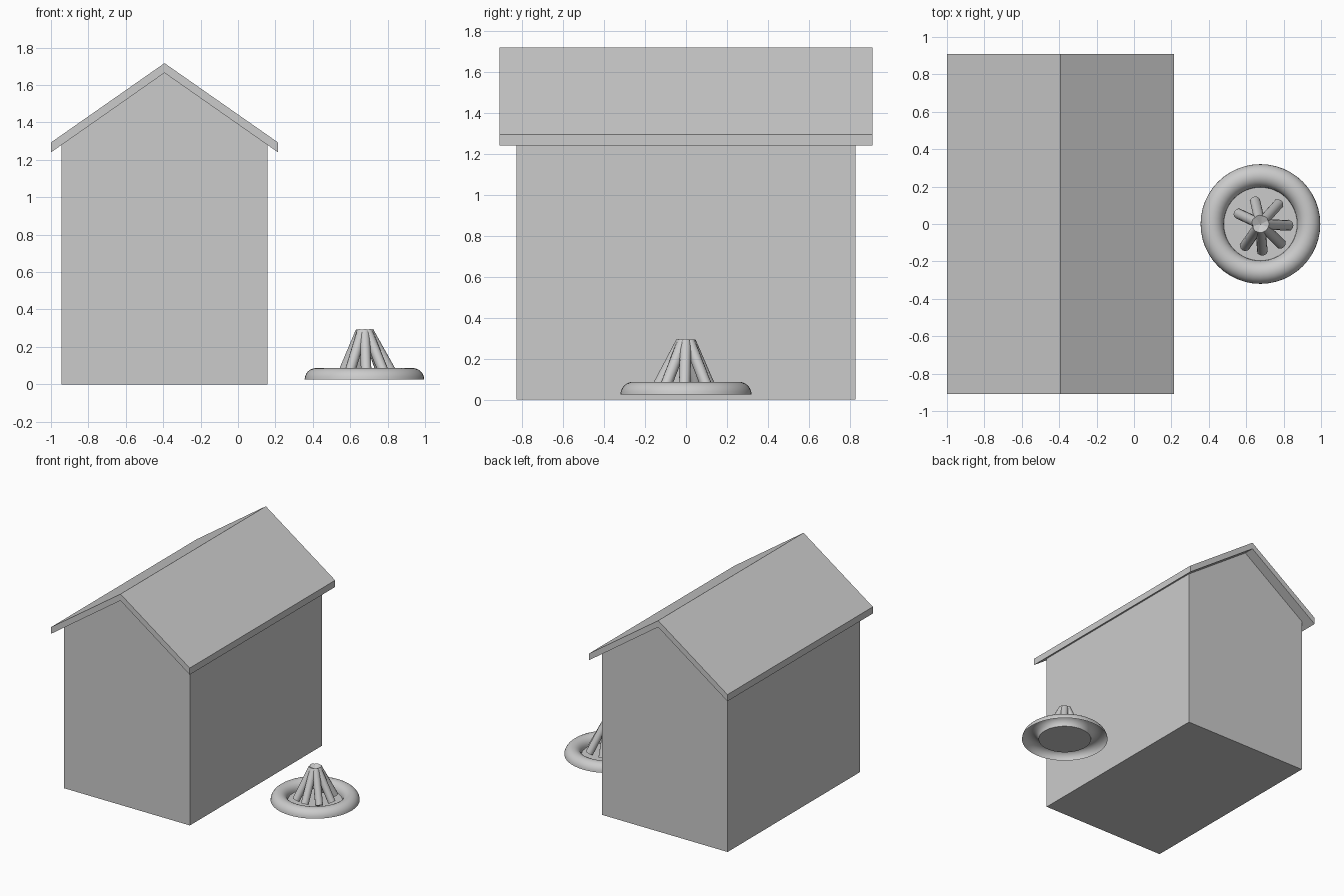
import bpy, bmesh, math
from mathutils import Vector

cube = bpy.data.objects.get("Cube")
if cube:
    bpy.data.objects.remove(cube, do_unlink=True)

grey = bpy.data.materials.new("plain_grey")
grey.use_nodes = True
grey.diffuse_color = (0.6, 0.6, 0.6, 1)
grey.node_tree.nodes["Principled BSDF"].inputs["Base Color"].default_value = (0.6, 0.6, 0.6, 1)


def add_object(name, bm, smooth_angle=None):
    bmesh.ops.recalc_face_normals(bm, faces=bm.faces)
    mesh = bpy.data.meshes.new(name)
    bm.to_mesh(mesh)
    bm.free()
    mesh.materials.append(grey)
    obj = bpy.data.objects.new(name, mesh)
    bpy.context.collection.objects.link(obj)
    if smooth_angle:
        bpy.ops.object.select_all(action="DESELECT")
        obj.select_set(True)
        bpy.context.view_layer.objects.active = obj
        bpy.ops.object.shade_smooth_by_angle(angle=math.radians(smooth_angle))
    return obj


def prism(name, profile, depth):
    """Extrude a front profile of (x, z) points along y."""
    bm = bmesh.new()
    face = bm.faces.new([bm.verts.new((x, -depth / 2, z)) for x, z in profile])
    out = bmesh.ops.extrude_face_region(bm, geom=[face])["geom"]
    verts = [g for g in out if isinstance(g, bmesh.types.BMVert)]
    bmesh.ops.translate(bm, verts=verts, vec=(0, depth, 0))
    return add_object(name, bm)


# House walls and gabled roof
MID = -0.393
WALL, EAVE = 0.551, 0.607
prism("house_walls", [(MID - WALL, 0), (MID + WALL, 0), (MID + WALL, 1.28),
                      (MID, 1.665), (MID - WALL, 1.28)], 1.655)
prism("house_roof", [(MID - EAVE, 1.24), (MID, 1.665), (MID + EAVE, 1.24),
                     (MID + EAVE, 1.293), (MID, 1.717), (MID - EAVE, 1.293)], 1.82)

# Fire pit: half-round ring, open underneath
PIT = Vector((0.676, 0, 0.025))
RING, TUBE = 0.258, 0.062
bm = bmesh.new()
arc = [math.pi * i / 12 for i in range(13)]
verts = [bm.verts.new((PIT.x + RING + TUBE * math.cos(a), 0, PIT.z + TUBE * math.sin(a))) for a in arc]
edges = [bm.edges.new(pair) for pair in zip(verts, verts[1:])]
bmesh.ops.spin(bm, geom=verts + edges, cent=PIT, axis=(0, 0, 1),
               angle=math.tau, steps=48, use_merge=True)
bmesh.ops.remove_doubles(bm, verts=bm.verts, dist=0.0001)
add_object("pit_ring", bm, 60)

# Floor of the pit
bm = bmesh.new()
bmesh.ops.create_circle(bm, cap_ends=True, segments=48, radius=RING - TUBE)
bmesh.ops.translate(bm, verts=bm.verts, vec=PIT)
add_object("pit_floor", bm)

# Leaning logs meeting at the top: (direction in degrees, reach of the foot)
LOGS = [(-3, 0.152), (48, 0.143), (103, 0.125), (155, 0.13),
        (235, 0.145), (274, 0.145), (316, 0.152)]
for i, (deg, reach) in enumerate(LOGS):
    out = Vector((math.cos(math.radians(deg)), math.sin(math.radians(deg)), 0))
    foot = Vector((PIT.x, 0, 0.05)) + out * reach
    tip = Vector((PIT.x, 0, 0.282)) + out * 0.022
    axis = tip - foot
    bm = bmesh.new()
    bmesh.ops.create_cone(bm, cap_ends=True, segments=12, radius1=0.028,
                          radius2=0.028, depth=axis.length)
    turn = Vector((0, 0, 1)).rotation_difference(axis).to_matrix()
    bmesh.ops.rotate(bm, verts=bm.verts, cent=(0, 0, 0), matrix=turn)
    bmesh.ops.translate(bm, verts=bm.verts, vec=(foot + tip) / 2)
    add_object(f"log_{i + 1}", bm, 40)
